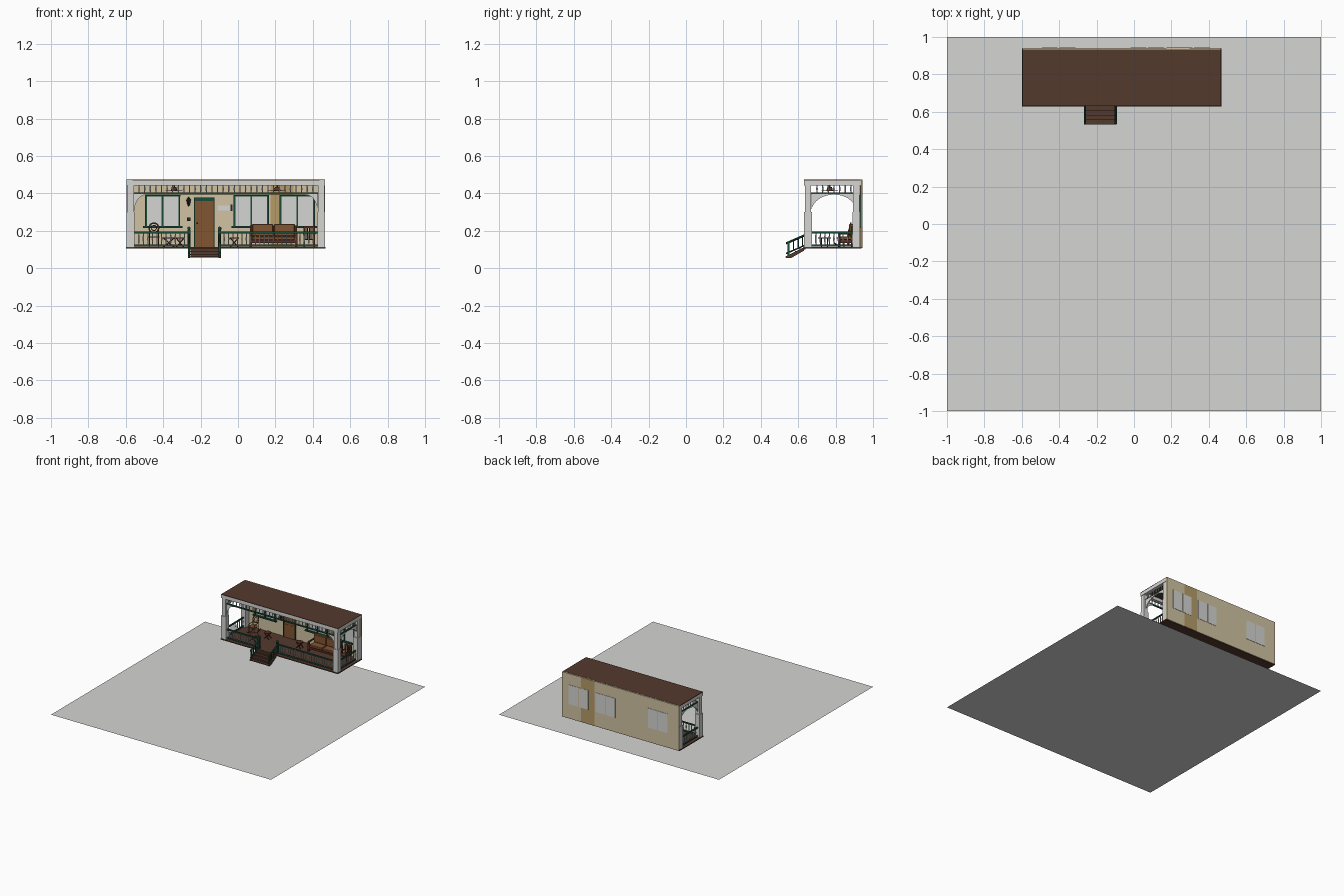
import bpy, bmesh, math
from mathutils import Vector, Matrix

if "Cube" in bpy.data.objects:
    bpy.data.objects.remove(bpy.data.objects["Cube"])

def mat(name, r, g, b):
    m = bpy.data.materials.new(name)
    m.diffuse_color = (r, g, b, 1)
    m.use_nodes = True
    m.node_tree.nodes["Principled BSDF"].inputs["Base Color"].default_value = m.diffuse_color
    return m

GREY = mat("pale_grey", .66, .66, .65)
BROWN = mat("dark_brown", .088, .041, .026)
TAN = mat("tan_wall", .64, .55, .36)
OCHRE = mat("ochre_panel", .46, .33, .14)
GREEN = mat("dark_green", .012, .07, .042)
WOOD = mat("door_wood", .22, .09, .032)
RED = mat("red_brown", .10, .03, .018)
BLACK = mat("black_metal", .02, .02, .02)

def box(bm, x0, x1, y0, y1, z0, z1):
    c = Vector(((x0 + x1) / 2, (y0 + y1) / 2, (z0 + z1) / 2))
    s = Matrix.Diagonal((x1 - x0, y1 - y0, z1 - z0, 1))
    bmesh.ops.create_cube(bm, size=1, matrix=Matrix.Translation(c) @ s)

def rod(bm, a, b, r, r2=None, n=8):
    a, b = Vector(a), Vector(b)
    d = b - a
    m = Matrix.Translation((a + b) / 2) @ d.to_track_quat('Z', 'Y').to_matrix().to_4x4()
    bmesh.ops.create_cone(bm, cap_ends=True, segments=n, radius1=r,
                          radius2=r if r2 is None else r2, depth=d.length, matrix=m)

def path(bm, pts, r, n=6):
    for a, b in zip(pts, pts[1:]):
        rod(bm, a, b, r, n=n)

def prism(bm, pts, offset):
    f = bm.faces.new([bm.verts.new(p) for p in pts])
    ext = bmesh.ops.extrude_face_region(bm, geom=[f])['geom']
    bmesh.ops.translate(bm, vec=offset, verts=[v for v in ext if isinstance(v, bmesh.types.BMVert)])

def part(name, material, build):
    bm = bmesh.new()
    build(bm)
    bmesh.ops.recalc_face_normals(bm, faces=bm.faces)
    me = bpy.data.meshes.new(name)
    bm.to_mesh(me)
    bm.free()
    me.materials.append(material)
    ob = bpy.data.objects.new(name, me)
    bpy.context.collection.objects.link(ob)
    return ob

X0, X1, Y0, Y1 = -.595, .466, .632, .938
FLOOR, TOP = .112, .475

# plot sheet under everything
part("plot_sheet", GREY, lambda bm: bmesh.ops.create_grid(bm, x_segments=1, y_segments=1, size=1))

# floor, roof, back wall
part("porch_floor", BROWN, lambda bm: box(bm, X0 - .003, X1 + .003, .627, Y1, .104, FLOOR))
part("roof_panel", BROWN, lambda bm: box(bm, X0, X1, Y0, .933, TOP - .006, TOP))
part("back_wall", TAN, lambda bm: box(bm, X0, X1, .932, .942, FLOOR - .004, TOP - .001))
part("wall_stripe", OCHRE, lambda bm: box(bm, .173, .296, .931, .943, FLOOR - .004, TOP - .002))

# corner columns, thicker below the middle
def columns(bm):
    for cx in (X0 + .021, X1 - .021):
        for cy in (Y0 + .02, Y1 - .028):
            for h, z0, z1 in ((.021, FLOOR, .30), (.017, .30, TOP - .004)):
                box(bm, cx - h, cx + h, cy - h, cy + h, z0, z1)
part("columns", GREY, columns)

# top beams
def beams(bm):
    box(bm, X0, X1, Y0, Y0 + .03, .443, TOP - .003)
    for x in (X0, X1 - .03):
        box(bm, x, x + .03, Y0, .932, .443, TOP - .003)
part("top_beams", GREY, beams)

# curved brackets: front corners and arches over both ends
def brackets(bm):
    def corner(start, rx, place, offset):
        s = 1 if rx > 0 else -1
        pts = [(start, .397)]
        for i in range(13):
            t = math.pi / 2 * i / 12
            pts.append((start + rx - rx * math.cos(t), .30 + .093 * math.sin(t)))
        pts.append((start + rx, .397))
        prism(bm, [place(u, z) for u, z in pts], offset)
    for start, rx in ((X0 + .04, .066), (X1 - .04, -.066)):
        corner(start, rx, lambda u, z: (u, .645, z), (0, .01, 0))
    for x in (X0 + .016, X1 - .026):
        for start, rx in ((.67, .121), (.912, -.121)):
            corner(start, rx, lambda u, z: (x, u, z), (.01, 0, 0))
part("curved_brackets", GREY, brackets)

# railings and fretwork: runs along x or y
SX0, SX1 = -.262, -.098
RUNS = [((X0 + .04, .65), (SX0, .65)), ((SX1, .65), (X1 - .04, .65)),
        ((X0 + .021, .67), (X0 + .021, .912)), ((X1 - .021, .67), (X1 - .021, .912))]
FRET = [((X0 + .036, .65), (X1 - .036, .65))] + RUNS[2:]

def rails(bm):
    for runs, heights in ((RUNS, (.122, .19)), (FRET, (.40,))):
        for a, b in runs:
            for z in heights:
                box(bm, a[0] - .005, b[0] + .005, a[1] - .005, b[1] + .005, z - .005, z + .005)
part("green_rails", GREEN, rails)

def spindles(bm):
    for runs, z0, z1, step in ((RUNS, .124, .188, .024), (FRET, .402, .445, .03)):
        for a, b in runs:
            a, b = Vector(a), Vector(b)
            n = max(2, round((b - a).length / step))
            for i in range(1, n):
                p = a.lerp(b, i / n)
                m = (z0 + z1) / 2
                rod(bm, (*p, z0), (*p, m), .0025, .0045, 6)
                rod(bm, (*p, m), (*p, z1), .0045, .0025, 6)
part("spindles", GREY, spindles)

# stairs: treads with sloped sides
def stairs(bm):
    for i in range(4):
        y, z = .533 + i * .025, .062 + i * .0145
        box(bm, -.262, -.098, y, y + .03, z - .006, z)
        box(bm, -.255, -.105, y + .022, y + .026, z, z + .0085)
    for x in (-.268, -.1):
        prism(bm, [(x, .535, .053), (x, .56, .053), (x, .632, .094), (x, .632, .112), (x, .535, .064)], (.008, 0, 0))
part("stairs", BROWN, stairs)

def stair_rails(bm):
    for x in (SX0, SX1):
        rod(bm, (x, .535, .132), (x, .64, .178), .006)
        rod(bm, (x, .535, .078), (x, .635, .122), .004)
        box(bm, x - .006, x + .006, .542, .554, .055, .142)
        box(bm, x - .008, x + .008, .642, .658, FLOOR, .205)
        bmesh.ops.create_uvsphere(bm, u_segments=10, v_segments=6, radius=.01,
                                  matrix=Matrix.Translation((x, .65, .212)))
        for y in (.575, .6, .622):
            rod(bm, (x, y, .08 + (y - .535) * .44), (x, y, .132 + (y - .535) * .44), .003, n=6)
part("stair_rails", GREEN, stair_rails)

# windows: pale panes in pairs, with green trim inside
WINDOWS = [(-.492, -.314), (-.018, .16), (.228, .406)]
def panes(bm):
    for a, b in WINDOWS:
        m = (a + b) / 2
        for x0, x1 in ((a, m - .005), (m + .005, b)):
            box(bm, x0, x1, .929, .9445, .225, .384)
part("window_panes", GREY, panes)

def trim(bm):
    for a, b in WINDOWS:
        for x in (a, (a + b) / 2, b):
            box(bm, x - .005, x + .005, .922, .932, .222, .388)
        box(bm, a - .006, b + .006, .922, .932, .382, .39)
        box(bm, a - .016, b + .016, .915, .932, .214, .224)
    box(bm, -.236, -.126, .92, .932, .36, .378)
    for x in (-.236, -.132):
        box(bm, x, x + .006, .922, .932, FLOOR, .36)
part("window_and_door_trim", GREEN, trim)

# door, knob and wall fittings
def door(bm):
    box(bm, -.231, -.131, .924, .932, FLOOR, .36)
    for z0, z1 in ((.13, .22), (.25, .34)):
        for x in (-.22, -.176):
            box(bm, x, x + .034, .921, .925, z0, z1)
part("door", WOOD, door)

def fittings(bm):
    rod(bm, (-.218, .925, .24), (-.218, .912, .24), .005)
    rod(bm, (-.264, .918, .335), (-.264, .918, .362), .006, .011)
    rod(bm, (-.264, .918, .362), (-.264, .918, .38), .014, .002)
    box(bm, -.267, -.261, .918, .932, .33, .336)
    box(bm, -.274, -.254, .915, .932, .252, .27)
    box(bm, -.04, -.03, .926, .932, .305, .34)
part("lantern_and_fittings", BLACK, fittings)
part("wall_plaque", GREY, lambda bm: box(bm, -.108, -.04, .924, .932, .308, .334))

# two ceiling fans
def fans(bm):
    for x in (-.342, .21):
        y = .768
        rod(bm, (x, y, .43), (x, y, .47), .004)
        rod(bm, (x, y, .412), (x, y, .435), .018, .012, 12)
        for i in range(5):
            t = math.tau * i / 5 + .3
            d, s = Vector((math.cos(t), math.sin(t), 0)), Vector((-math.sin(t), math.cos(t), 0))
            c = Vector((x, y, .413))
            prism(bm, [c + d * .012 - s * .005, c + d * .045 - s * .011,
                       c + d * .045 + s * .011, c + d * .012 + s * .005], (0, 0, .003))
part("ceiling_fans", RED, fans)

# sofa
def sofa_frame(bm):
    box(bm, .065, .315, .815, .905, .135, .15)
    box(bm, .065, .315, .895, .908, .135, .228)
    for x in (.062, .306):
        box(bm, x, x + .012, .812, .908, .185, .193)
        for y in (.815, .896):
            box(bm, x, x + .012, y, y + .012, FLOOR, .186)
part("sofa_frame", RED, sofa_frame)

def cushions(bm):
    for x in (.076, .192):
        box(bm, x, x + .112, .815, .896, .15, .17)
        box(bm, x, x + .112, .872, .897, .17, .236)
    bmesh.ops.bevel(bm, geom=bm.edges[:], offset=.004, segments=1, affect='EDGES')
part("sofa_cushions", WOOD, cushions)

# hoop-backed chair on rockers
def hoop_chair(bm):
    cx, cy = -.45, .845
    ring = lambda r, z, k: [(cx + r * math.cos(math.tau * i / 16), cy + .03 + k * math.sin(math.tau * i / 16),
                             z + r * math.sin(math.tau * i / 16)) for i in range(17)]
    path(bm, ring(.026, .215, .006), .004)
    path(bm, ring(.014, .215, .003), .0025)
    rod(bm, (cx, cy, .163), (cx, cy, .17), .03, n=14)
    for sx in (-.024, .024):
        path(bm, [(cx + sx, cy + y, .117 + 6 * y * y) for y in (-.055, -.03, 0, .03, .055)], .003)
        for y in (-.025, .025):
            rod(bm, (cx + sx, cy + y, .12), (cx + sx, cy + y, .168 if y < 0 else .205), .003)
        rod(bm, (cx + sx, cy - .025, .19), (cx + sx, cy + .03, .192), .003)
        rod(bm, (cx + sx, cy - .025, .165), (cx + sx, cy - .025, .19), .003)
part("hoop_rocking_chair", WOOD, hoop_chair)

# small tables with crossed legs
def tables(bm):
    for x, y, r in ((-.37, .74, .035), (-.02, .83, .025), (-.31, .83, .025)):
        rod(bm, (x, y, .158), (x, y, .164), r, n=14)
        for s in (-1, 1):
            for dy in (-.016, .016):
                rod(bm, (x - s * r * .8, y + dy, FLOOR), (x + s * r * .8, y + dy, .16), .003, n=6)
part("crossed_leg_tables", RED, tables)

# slatted armchair at the right end
def armchair(bm):
    x0, x1, y0, y1 = .35, .412, .82, .89
    box(bm, x0, x1, y0, y1, .15, .157)
    for x in (x0, x1 - .007):
        box(bm, x, x + .007, y0, y0 + .007, FLOOR, .182)
        box(bm, x, x + .007, y1 - .007, y1, FLOOR, .225)
        box(bm, x - .002, x + .009, y0 - .003, y1, .18, .185)
    for i in range(5):
        x = x0 + .01 + i * .0095
        box(bm, x, x + .005, y1 - .005, y1, .157, .218)
    box(bm, x0, x1, y1 - .007, y1, .214, .225)
part("slatted_armchair", RED, armchair)
